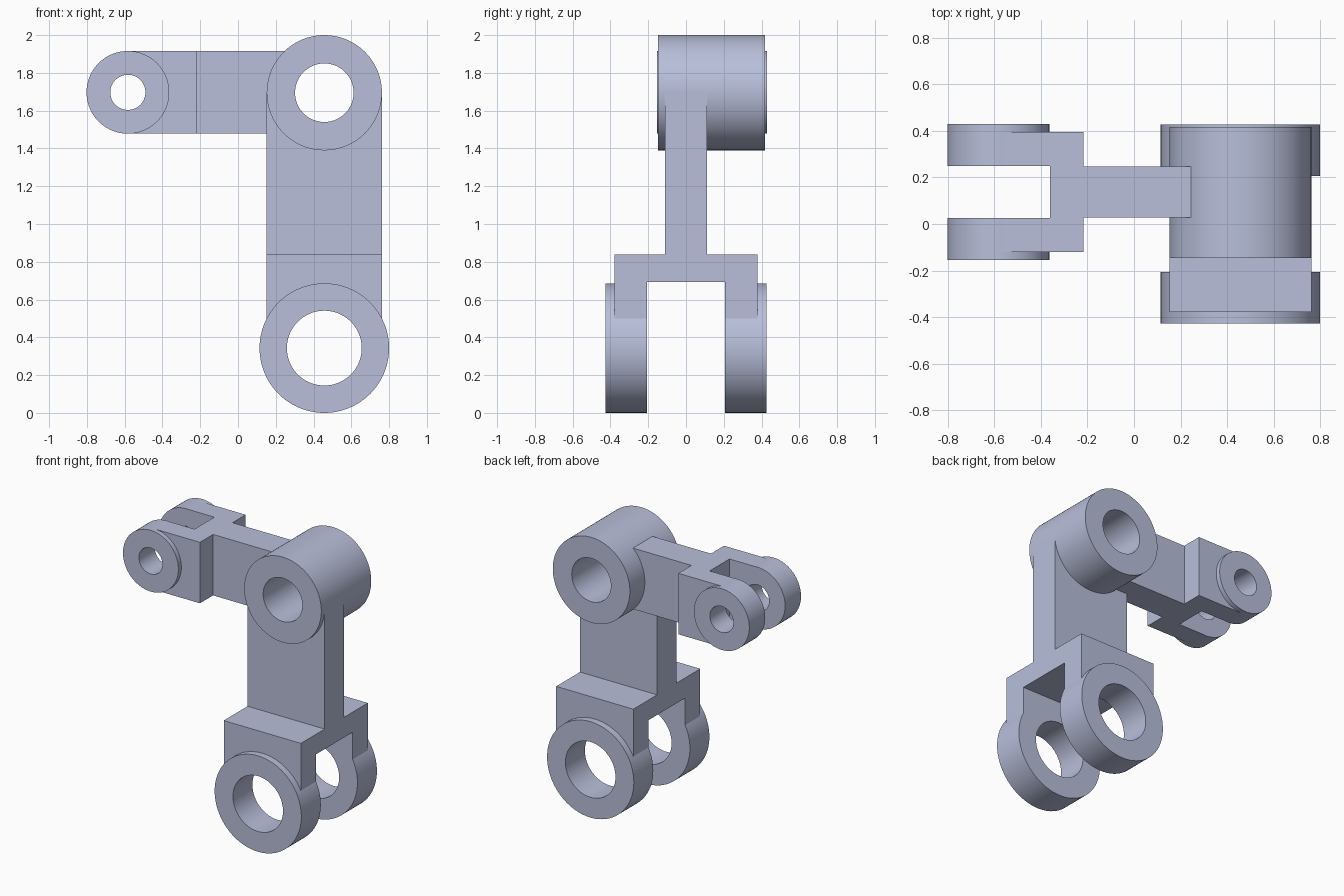
import bpy
import bmesh
from math import sin, cos, asin, tau

cube = bpy.data.objects.get("Cube")
if cube:
    bpy.data.objects.remove(cube, do_unlink=True)

SEGMENTS = 96

# Single blue-grey metal
metal = bpy.data.materials.new("blue_grey_metal")
metal.use_nodes = True
colour = (0.48, 0.52, 0.70, 1)
metal.diffuse_color = colour
metal.node_tree.nodes["Principled BSDF"].inputs["Base Color"].default_value = colour


def finish(name, bm, smooth=False):
    bmesh.ops.recalc_face_normals(bm, faces=bm.faces)
    mesh = bpy.data.meshes.new(name)
    bm.to_mesh(mesh)
    bm.free()
    mesh.materials.append(metal)
    obj = bpy.data.objects.new(name, mesh)
    bpy.context.collection.objects.link(obj)
    if smooth:
        bpy.ops.object.select_all(action='DESELECT')
        obj.select_set(True)
        bpy.context.view_layer.objects.active = obj
        bpy.ops.object.shade_smooth_by_angle(angle=0.6)
    return obj


def prism(name, profile, y0, y1):
    """Extrude an (x, z) outline from y0 to y1."""
    bm = bmesh.new()
    face = bm.faces.new([bm.verts.new((x, y0, z)) for x, z in profile])
    ext = bmesh.ops.extrude_face_region(bm, geom=[face])
    verts = [v for v in ext["geom"] if isinstance(v, bmesh.types.BMVert)]
    bmesh.ops.translate(bm, verts=verts, vec=(0, y1 - y0, 0))
    return finish(name, bm)


def block(name, x0, x1, y0, y1, z0, z1):
    return prism(name, [(x0, z0), (x1, z0), (x1, z1), (x0, z1)], y0, y1)


def ring(name, centre, outer, inner, y0, y1):
    """Bored cylinder along y."""
    bm = bmesh.new()
    loops = []
    for r, y in ((outer, y0), (outer, y1), (inner, y1), (inner, y0)):
        loops.append([bm.verts.new((centre[0] + r * cos(tau * i / SEGMENTS), y,
                                    centre[1] + r * sin(tau * i / SEGMENTS)))
                      for i in range(SEGMENTS)])
    for k in range(4):
        a, b = loops[k], loops[(k + 1) % 4]
        for i in range(SEGMENTS):
            j = (i + 1) % SEGMENTS
            bm.faces.new((a[i], a[j], b[j], b[i]))
    return finish(name, bm, smooth=True)


def strap(name, centre, direction, length, half, radius, y0, y1):
    """Flat bar running away from a ring, its end hollowed to seat the ring."""
    dx, dz = direction
    r = max(half, radius - 0.002)
    limit = asin(min(1, half / r))
    local = [(length, -half), (length, half)]
    for i in range(SEGMENTS // 2 + 1):
        a = limit * (1 - 4 * i / SEGMENTS)
        local.append((r * cos(a), r * sin(a)))
    outline = [(centre[0] + u * dx - v * dz, centre[1] + u * dz + v * dx)
               for u, v in local]
    return prism(name, outline, y0, y1)


def fork(name, centre, direction, length, half, radius, bore, mid, gap, cheek, boss):
    """Two ears about y = mid; gap, cheek and boss are distances from mid."""
    for side, s in (("front", -1), ("back", 1)):
        ring(f"{name}_{side}_eye", centre, radius, bore, mid + s * gap, mid + s * boss)
        strap(f"{name}_{side}_cheek", centre, direction, length, half, radius,
              mid + s * gap, mid + s * cheek)


PIVOT = (0.457, 1.695)
SMALL_EYE = (-0.583, 1.697)
LARGE_EYE = (0.457, 0.343)
ARM_Y = 0.138

# Main pivot hub
ring("pivot_hub", PIVOT, 0.305, 0.155, -0.147, 0.417)

# Vertical leg and its large fork
strap("leg", PIVOT, (0, -1), PIVOT[1] - 0.838, 0.305, 0.305, -0.11, 0.11)
block("leg_bridge", 0.152, 0.762, -0.207, 0.207, 0.694, 0.838)
fork("leg_fork", LARGE_EYE, (0, 1), 0.838 - LARGE_EYE[1], 0.305, 0.343, 0.198,
     0, 0.207, 0.378, 0.427)

# Horizontal arm and its small fork
block("arm", -0.217, 0.28, ARM_Y - 0.11, ARM_Y + 0.11, 1.479, 1.915)
block("arm_bridge", -0.362, -0.217, ARM_Y - 0.112, ARM_Y + 0.112, 1.479, 1.915)
fork("arm_fork", SMALL_EYE, (1, 0), -0.217 - SMALL_EYE[0], 0.218, 0.219, 0.093,
     ARM_Y, 0.112, 0.258, 0.292)
